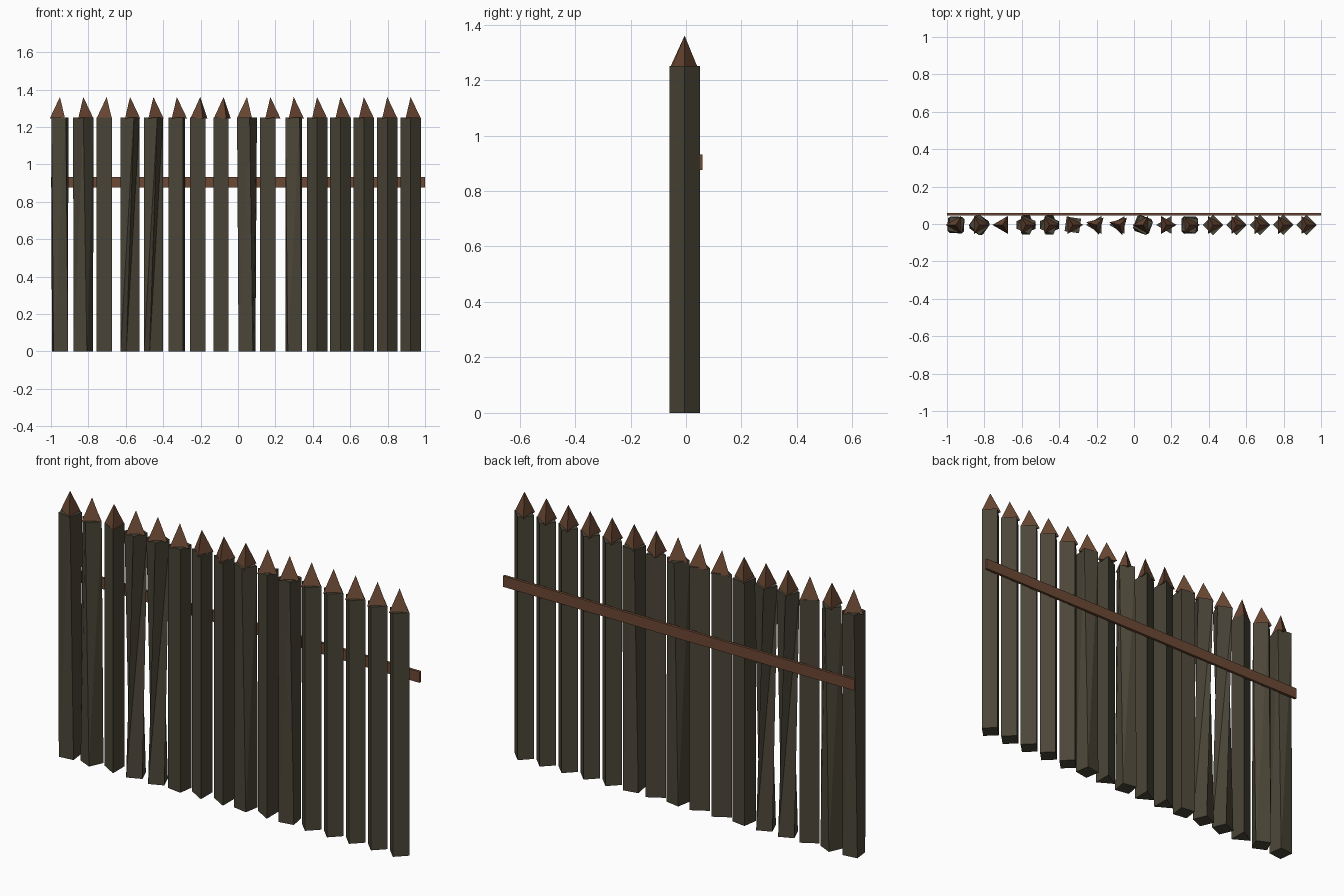
import bpy, bmesh
from math import cos, sin, radians, tau

cube = bpy.data.objects.get("Cube")
if cube:
    bpy.data.objects.remove(cube, do_unlink=True)

RADIUS, POST_TOP, TIP_TOP = 0.055, 1.25, 1.36
CENTRE_Y = -0.005


def material(name, colour):
    m = bpy.data.materials.new(name)
    m.use_nodes = True
    m.diffuse_color = (*colour, 1)
    bsdf = m.node_tree.nodes["Principled BSDF"]
    bsdf.inputs["Base Color"].default_value = (*colour, 1)
    bsdf.inputs["Roughness"].default_value = 0.9
    return m


bark = material("dark weathered wood", (0.070, 0.060, 0.039))
cut_wood = material("brown cut wood", (0.150, 0.066, 0.034))


def finish(bm, name, mat, location=(0, 0, 0)):
    bmesh.ops.recalc_face_normals(bm, faces=bm.faces)
    mesh = bpy.data.meshes.new(name)
    bm.to_mesh(mesh)
    bm.free()
    mesh.materials.append(mat)
    obj = bpy.data.objects.new(name, mesh)
    obj.location = location
    bpy.context.collection.objects.link(obj)


def ring(bm, sides, degrees, z):
    angles = [radians(degrees) + tau * k / sides for k in range(sides)]
    return [bm.verts.new((RADIUS * cos(a), RADIUS * sin(a), z)) for a in angles]


def post(name, x, sides, top_turn, bottom_turn):
    """Rough-hewn prism whose ends may be turned against each other."""
    bm = bmesh.new()
    low = ring(bm, sides, bottom_turn, 0)
    high = ring(bm, sides, top_turn, POST_TOP)
    bm.faces.new(low)
    bm.faces.new(high)
    for k in range(sides):
        n = (k + 1) % sides
        if top_turn == bottom_turn:
            bm.faces.new((low[k], low[n], high[n], high[k]))
        else:
            bm.faces.new((low[k], low[n], high[n]))
            bm.faces.new((low[k], high[n], high[k]))
    finish(bm, name, bark, (x, CENTRE_Y, 0))


def tip(name, x, turn):
    """Three-sided sharpened point."""
    bm = bmesh.new()
    base = ring(bm, 3, turn, POST_TOP - 0.006)
    apex = bm.verts.new((0, 0, TIP_TOP))
    bm.faces.new(base)
    for k in range(3):
        bm.faces.new((base[k], base[(k + 1) % 3], apex))
    finish(bm, name, cut_wood, (x, CENTRE_Y, 0))


# Each stake: sides, turn at top, turn at bottom, turn of the tip
DIAMOND = (4, 0, 0, 0)
TRIANGLE = (3, 180, 180, 0)
stakes = [
    (4, 35, 52, 180), (4, 0, 20, 0), (3, 180, 180, 180),
    (4, 22, -22, 0), (4, 22, -22, 0), (4, 37, 37, 0),
    (3, 180, 180, 165), (3, 180, 180, 165), (4, 15, 35, 180),
    TRIANGLE, (4, 35, 55, 0),
] + [DIAMOND] * 5

for i, (sides, top_turn, bottom_turn, tip_turn) in enumerate(stakes):
    x = -0.952 + 0.125 * i
    post(f"post_{i + 1}", x, sides, top_turn, bottom_turn)
    tip(f"post_tip_{i + 1}", x, tip_turn)

# Rail along the back
bm = bmesh.new()
bmesh.ops.create_cube(bm, size=1)
bmesh.ops.scale(bm, vec=(2, 0.014, 0.056), verts=bm.verts)
finish(bm, "back_rail", cut_wood, (0, 0.053, 0.903))
